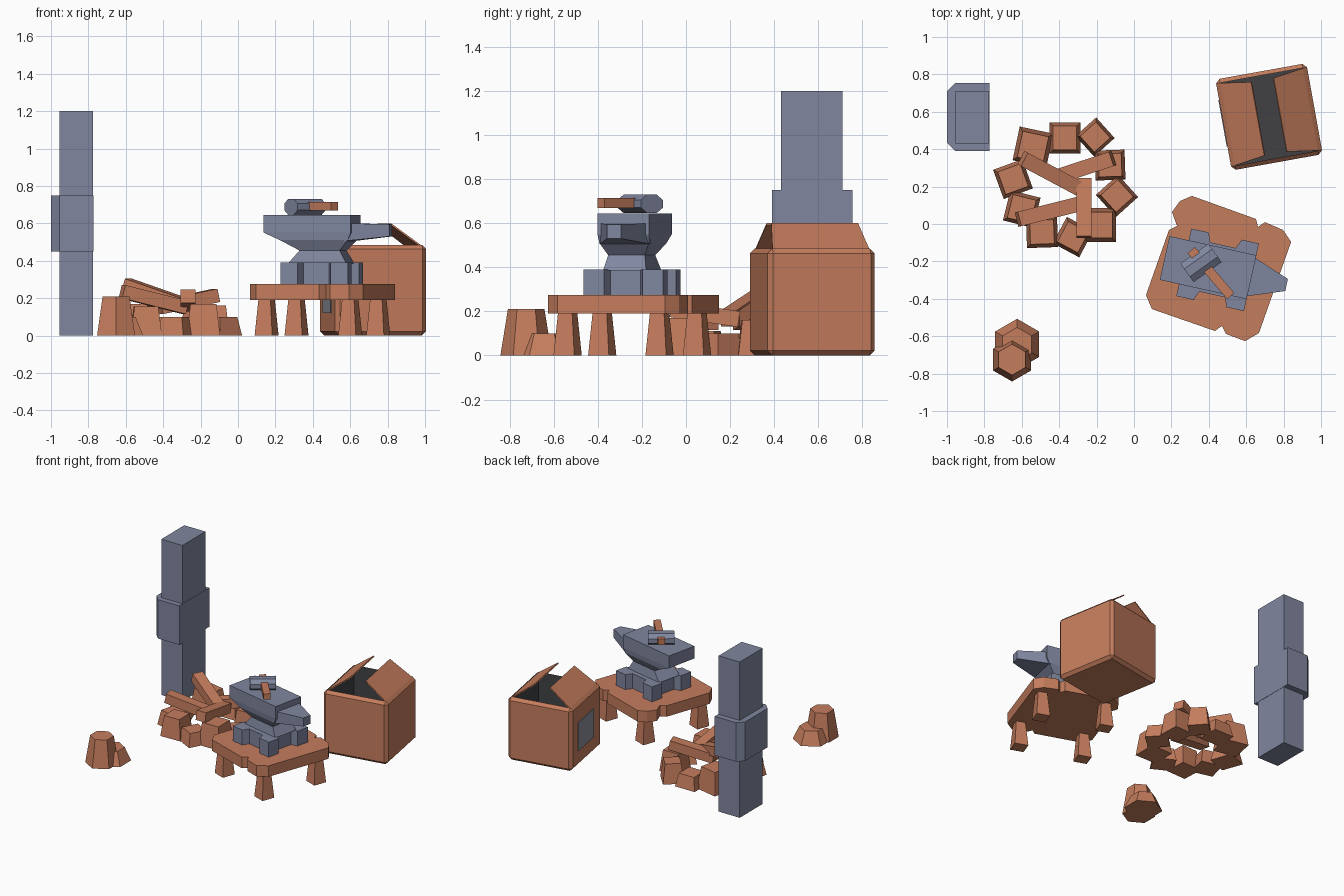
import bpy, bmesh, math
from mathutils import Vector, Matrix

if "Cube" in bpy.data.objects:
    bpy.data.objects.remove(bpy.data.objects["Cube"])


def material(name, rgb):
    m = bpy.data.materials.new(name)
    m.diffuse_color = (*rgb, 1)
    m.use_nodes = True
    m.node_tree.nodes["Principled BSDF"].inputs["Base Color"].default_value = m.diffuse_color
    return m


CLAY = material("clay brown", (0.56, 0.205, 0.11))
SLATE = material("slate blue", (0.215, 0.24, 0.345))
DARK = material("dark grey", (0.052, 0.053, 0.06))
LABEL = material("label grey", (0.26, 0.28, 0.33))


def finish(bm, name, mats, loc=(0, 0, 0), rot=0.0):
    bmesh.ops.recalc_face_normals(bm, faces=bm.faces)
    me = bpy.data.meshes.new(name)
    bm.to_mesh(me)
    bm.free()
    for m in mats:
        me.materials.append(m)
    ob = bpy.data.objects.new(name, me)
    ob.location = loc
    ob.rotation_euler.z = math.radians(rot)
    bpy.context.collection.objects.link(ob)
    return ob


def loft(name, rings, mat, loc=(0, 0, 0), rot=0.0):
    """Closed solid through outlines given as (points, z)."""
    bm = bmesh.new()
    loops = [[bm.verts.new((x, y, z)) for x, y in pts] for pts, z in rings]
    n = len(loops[0])
    for a, b in zip(loops, loops[1:]):
        for i in range(n):
            j = (i + 1) % n
            bm.faces.new((a[i], a[j], b[j], b[i]))
    bm.faces.new(loops[0][::-1])
    bm.faces.new(loops[-1])
    return finish(bm, name, [mat], loc, rot)


def rect(hx, hy, cx=0.0, cy=0.0):
    return [(cx - hx, cy - hy), (cx + hx, cy - hy), (cx + hx, cy + hy), (cx - hx, cy + hy)]


def ngon(n, r, start=0.0):
    return [(r * math.cos(start + i * math.tau / n), r * math.sin(start + i * math.tau / n)) for i in range(n)]


def beam(name, p, q, w, h, mat):
    """Rectangular bar between two points."""
    p, q = Vector(p), Vector(q)
    d = q - p
    side = Vector((-d.y, d.x, 0)).normalized()
    x = d.normalized()
    m = Matrix((x, side, x.cross(side))).transposed().to_4x4()
    bm = bmesh.new()
    bmesh.ops.create_cube(bm, size=1)
    bmesh.ops.scale(bm, vec=(d.length, w, h), verts=bm.verts)
    bm.transform(Matrix.Translation((p + q) / 2) @ m)
    return finish(bm, name, [mat])


# Stone pillar with a collar
loft("pillar", [(rect(0.09, 0.14), 0), (rect(0.09, 0.14), 1.2)], SLATE, (-0.865, 0.57, 0))
collar = [(-1, 0.435), (-0.955, 0.39), (-0.773, 0.39), (-0.773, 0.755), (-0.955, 0.755), (-1, 0.71)]
loft("pillar_collar", [(collar, 0.45), (collar, 0.75)], SLATE)

# Two stumps
for name, x, y, rb, rt, h in (("tall_stump", -0.652, -0.725, 0.117, 0.083, 0.21),
                              ("short_stump", -0.625, -0.643, 0.136, 0.09, 0.10)):
    loft(name, [(ngon(6, rb, math.pi / 6), 0), (ngon(6, rt, math.pi / 6), h)], CLAY, (x, y, 0))

# Ring of hearth stones: x, y, bottom half width, turn, height
STONES = [(-0.37, 0.46, 0.083, 0, 0.10), (-0.208, 0.465, 0.074, 42, 0.15),
          (-0.128, 0.315, 0.08, 2, 0.16), (-0.091, 0.15, 0.08, 42, 0.10),
          (-0.185, -0.005, 0.09, 0, 0.17), (-0.326, -0.07, 0.08, 62, 0.10),
          (-0.492, -0.043, 0.083, 2, 0.155), (-0.6, 0.08, 0.083, -14, 0.11),
          (-0.647, 0.24, 0.083, 20, 0.10), (-0.54, 0.412, 0.092, -12, 0.17)]
for i, (x, y, s, turn, h) in enumerate(STONES):
    loft(f"hearth_stone_{i + 1}", [(rect(s, s), 0), (rect(s * 0.77, s * 0.77), h)], CLAY, (x, y, 0), turn)

# Firewood leaning inward
LOGS = [((-0.595, 0.35, 0.27), (-0.295, 0.19, 0.165)), ((-0.62, 0.025, 0.235), (-0.28, 0.11, 0.15)),
        ((-0.115, 0.35, 0.215), (-0.42, 0.25, 0.15)), ((-0.268, -0.07, 0.21), (-0.268, 0.24, 0.165))]
for i, (p, q) in enumerate(LOGS):
    beam(f"firewood_{i + 1}", p, q, 0.08, 0.072, CLAY)

# Low table with notched edges
TOP = [(0.246, 0.123), (0.31, 0.15), (0.652, 0.027), (0.663, -0.016), (0.70, 0.01), (0.797, -0.032),
       (0.84, -0.096), (0.668, -0.583), (0.594, -0.626), (0.492, -0.588), (0.47, -0.545), (0.433, -0.572),
       (0.096, -0.455), (0.064, -0.38), (0.187, -0.032), (0.23, -0.01), (0.203, 0.064)]
loft("table_top", [(TOP, 0.19), (TOP, 0.275)], CLAY)
for i, (x, y) in enumerate([(0.153, -0.38), (0.313, 0.05), (0.75, -0.12), (0.6, -0.537)]):
    loft(f"table_leg_{i + 1}", [(rect(0.05, 0.05), 0), (rect(0.034, 0.034), 0.195)], CLAY, (x, y, 0), -20)

# Anvil: notched foot, waist and body, horn
side = [(-0.185, -0.185), (-0.09, -0.185), (-0.07, -0.135), (0.07, -0.135), (0.09, -0.185)]
foot = []
for k in range(4):
    c, s = math.cos(k * math.pi / 2), math.sin(k * math.pi / 2)
    foot += [(c * x - s * y, s * x + c * y) for x, y in side]
loft("anvil_foot", [(foot, 0.275), (foot, 0.39)], SLATE, (0.447, -0.245, 0), -12.5)
ANVIL = (0.396, -0.233, 0)
loft("anvil_body", [(rect(0.16, 0.10, 0.05), 0.385), (rect(0.11, 0.085, 0.06), 0.455),
                    (rect(0.185, 0.115, 0.035), 0.51), (rect(0.238, 0.12), 0.55),
                    (rect(0.238, 0.12), 0.645)], SLATE, ANVIL, -12.5)
bm = bmesh.new()
root = [bm.verts.new((0.2, y, z)) for y, z in ((-0.118, 0.505), (0.118, 0.505), (0.118, 0.6), (-0.118, 0.6))]
tip = [bm.verts.new((0.43, y, z)) for y, z in ((-0.033, 0.53), (0.033, 0.53), (0.033, 0.595), (-0.033, 0.595))]
for i in range(4):
    j = (i + 1) % 4
    bm.faces.new((root[i], root[j], tip[j], tip[i]))
bm.faces.new(root)
bm.faces.new(tip)
finish(bm, "anvil_horn", [SLATE], ANVIL, -12.5)

# Hammer lying on the anvil
bm = bmesh.new()
bmesh.ops.create_cone(bm, cap_ends=True, segments=8, radius1=0.066, radius2=0.066, depth=0.184)
bm.transform(Matrix.Scale(0.7, 4, (0, 0, 1)) @ Matrix.Rotation(math.pi / 2, 4, 'Y')
             @ Matrix.Rotation(math.pi / 8, 4, 'Z'))
finish(bm, "hammer_head", [SLATE], (0.358, -0.208, 0.688), 35.5)
beam("hammer_handle", (0.306, -0.14, 0.692), (0.517, -0.385, 0.692), 0.05, 0.044, CLAY)

# Open box, dark inside
BOX, TURN = (0.722, 0.573, 0), 10.2
bm = bmesh.new()
bmesh.ops.create_cube(bm, size=1)
bmesh.ops.scale(bm, vec=(0.494, 0.494, 0.485), verts=bm.verts)
bmesh.ops.translate(bm, vec=(0, 0, 0.2425), verts=bm.verts)
bmesh.ops.bevel(bm, geom=bm.edges[:], offset=0.022, segments=1, affect='EDGES')
lid = max(bm.faces, key=lambda f: f.calc_center_median().z)
rim = [v.co.copy() for v in lid.verts]
bmesh.ops.delete(bm, geom=[lid], context='FACES_ONLY')
box = finish(bm, "box_shell", [CLAY], BOX, TURN)
bm = bmesh.new()
hi = [bm.verts.new(c) for c in rim]
lo = [bm.verts.new((c.x, c.y, 0.03)) for c in rim]
for i in range(4):
    j = (i + 1) % 4
    bm.faces.new((hi[j], hi[i], lo[i], lo[j]))
bm.faces.new(lo)
inner = finish(bm, "box_lining", [DARK], BOX, TURN)
inner.data.flip_normals()

# Two raised flaps
for name, s in (("left_flap", -1), ("right_flap", 1)):
    bm = bmesh.new()
    outline = [(0.235, -0.225, 0.473), (0.235, 0.225, 0.473), (0.062, 0.2, 0.6), (0.062, -0.2, 0.6)]
    up = [bm.verts.new((s * x, y, z)) for x, y, z in outline]
    dn = [bm.verts.new((s * (x - 0.005), y, z - 0.007)) for x, y, z in outline]
    for i in range(4):
        j = (i + 1) % 4
        bm.faces.new((up[i], up[j], dn[j], dn[i]))
    bm.faces.new(up)
    bm.faces.new(dn)
    finish(bm, name, [CLAY], BOX, TURN)

# Label plate on the left side of the box
plate = rect(0.003, 0.125, -0.248, 0.01)
loft("box_label", [(plate, 0.12), (plate, 0.34)], LABEL, BOX, TURN)
